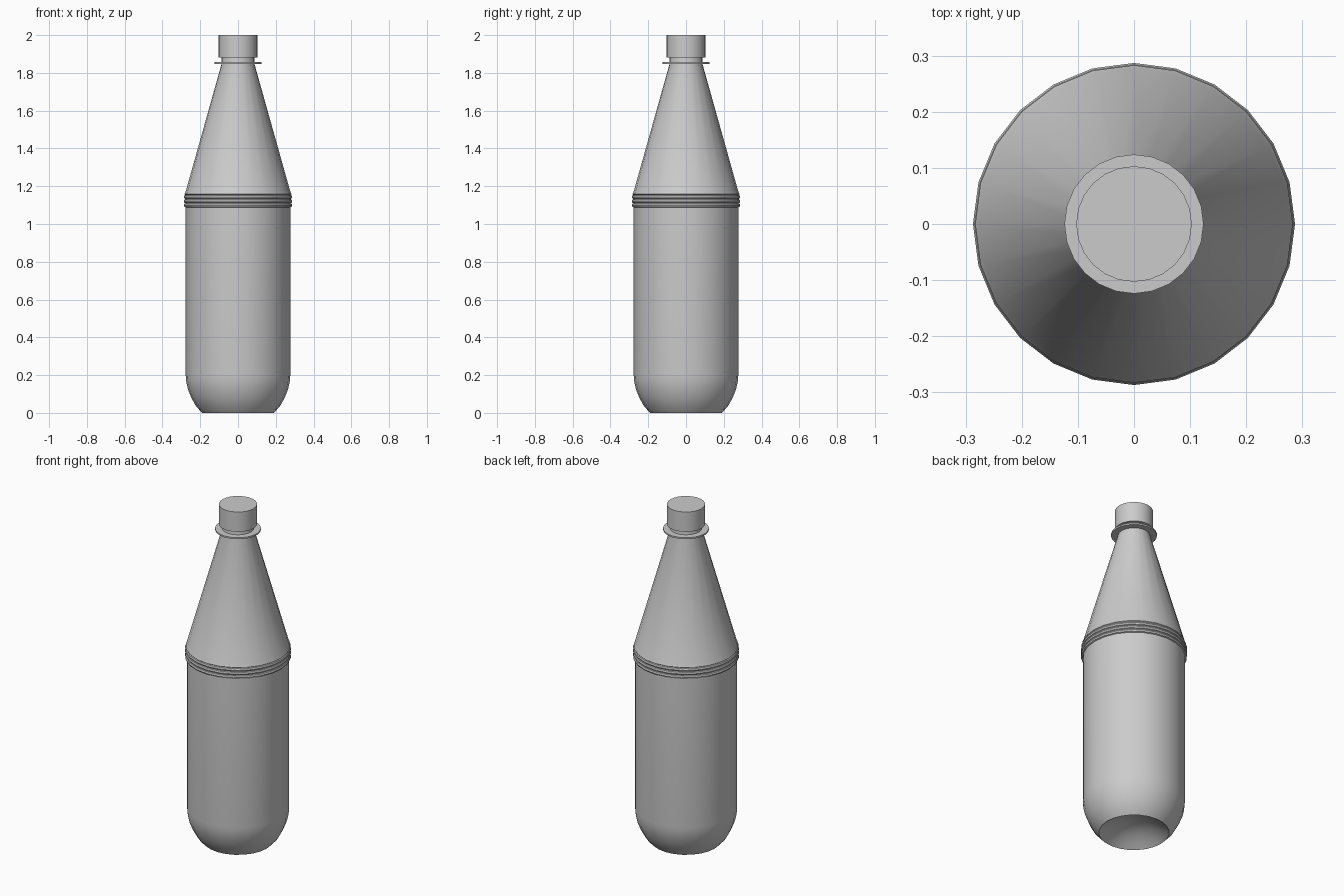
import bpy, math

cube = bpy.data.objects.get("Cube")
if cube:
    bpy.data.objects.remove(cube, do_unlink=True)

SIDES = 24

grey = bpy.data.materials.new("light_grey")
grey.use_nodes = True
COLOUR = (0.6, 0.6, 0.6, 1)
grey.diffuse_color = COLOUR
grey.node_tree.nodes["Principled BSDF"].inputs["Base Color"].default_value = COLOUR


def lathe(name, profile):
    """Turn a (radius, height) profile, listed bottom to top on the outside, around z."""
    verts, rings = [], []
    for r, z in profile:
        start = len(verts)
        if r == 0:
            verts.append((0, 0, z))
            rings.append([start] * SIDES)
            continue
        for i in range(SIDES):
            a = 2 * math.pi * i / SIDES
            verts.append((r * math.cos(a), r * math.sin(a), z))
        rings.append(list(range(start, start + SIDES)))
    faces = []
    for low, high in zip(rings, rings[1:]):
        for i in range(SIDES):
            j = (i + 1) % SIDES
            quad = [low[i], low[j], high[j], high[i]]
            faces.append(list(dict.fromkeys(quad)))
    mesh = bpy.data.meshes.new(name)
    mesh.from_pydata(verts, [], faces)
    mesh.materials.append(grey)
    obj = bpy.data.objects.new(name, mesh)
    bpy.context.collection.objects.link(obj)
    bpy.ops.object.select_all(action='DESELECT')
    obj.select_set(True)
    bpy.context.view_layer.objects.active = obj
    bpy.ops.object.shade_smooth_by_angle(angle=math.radians(30))
    return obj


# Bottle: domed hollow base, rounded heel, straight wall
profile = [(0, 0.075), (0.06, 0.068), (0.11, 0.05), (0.155, 0.025), (0.19, 0),
           (0.222, 0.035), (0.247, 0.08), (0.265, 0.125), (0.274, 0.165), (0.277, 0.2),
           (0.277, 1.088)]
# Three raised grip ribs
for k in range(3):
    z = 1.088 + 0.022 * k
    profile += [(0.284, z + 0.003), (0.287, z + 0.011), (0.284, z + 0.019), (0.279, z + 0.022)]
# Shoulder bead, then the conical shoulder and short neck
profile += [(0.283, 1.158), (0.276, 1.175), (0.087, 1.848), (0.087, 1.89)]
lathe("bottle", profile)

# Thin support ring on the neck
lathe("neck_ring", [(0.08, 1.848), (0.124, 1.848), (0.124, 1.857), (0.08, 1.857)])

# Screw cap
lathe("cap", [(0, 1.882), (0.103, 1.882), (0.103, 2.0), (0, 2.0)])
